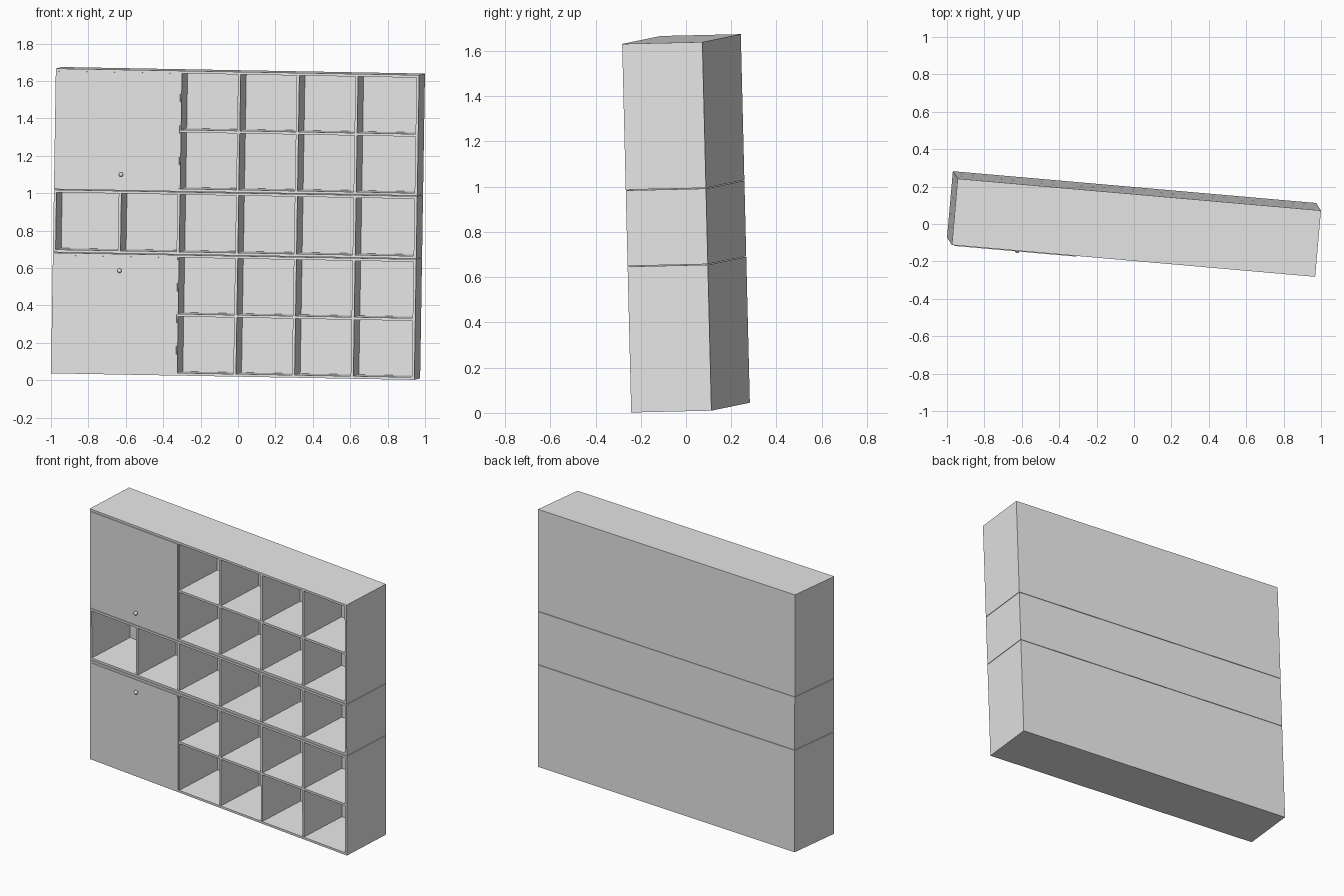
import bpy
import bmesh
from mathutils import Matrix, Vector

cube = bpy.data.objects.get("Cube")
if cube:
    bpy.data.objects.remove(cube, do_unlink=True)

# Single matt grey
grey = bpy.data.materials.new("plain_grey")
grey.use_nodes = True
grey.diffuse_color = (0.8, 0.8, 0.8, 1)
grey.node_tree.nodes["Principled BSDF"].inputs["Base Color"].default_value = (0.8, 0.8, 0.8, 1)

# Overall size, board thickness and the slight lean of the whole cabinet
W, D, H = 1.95, 0.356, 1.63
T = 0.014
across = Vector((1.943, -0.17, -0.035)).normalized()
back = Vector((0.0256, -0.04, 1.63)).cross(across).normalized()
up = across.cross(back)
lean = Matrix((across, back, up)).transposed().to_4x4()
place = (Matrix.Translation((0, 0, 0.838)) @ lean
         @ Matrix.Translation((-W / 2, -D / 2, -H / 2)))


def finish(name, bm):
    mesh = bpy.data.meshes.new(name)
    bm.to_mesh(mesh)
    bm.free()
    mesh.materials.append(grey)
    obj = bpy.data.objects.new(name, mesh)
    bpy.context.collection.objects.link(obj)
    obj.matrix_world = place
    return obj


def board(name, x0, x1, y0, y1, z0, z1):
    bm = bmesh.new()
    size = Matrix.Diagonal((x1 - x0, y1 - y0, z1 - z0, 1))
    middle = Matrix.Translation(((x0 + x1) / 2, (y0 + y1) / 2, (z0 + z1) / 2))
    bmesh.ops.create_cube(bm, size=1, matrix=middle @ size)
    return finish(name, bm)


def knob(name, x, z):
    bm = bmesh.new()
    bmesh.ops.create_uvsphere(bm, u_segments=16, v_segments=10, radius=0.012,
                              matrix=Matrix.Translation((x, -0.014, z)))
    for face in bm.faces:
        face.smooth = True
    finish(name, bm)


dividers = [0.348 + 0.315 * i for i in range(5)]
inner_back = D - 0.01


# One stacked case: shell, dividers, optional middle shelf and door
def case(name, z0, z1, knob_z=None):
    board(name + "_right_side", 0, T, 0, D, z0, z1)
    board(name + "_left_side", W - T, W, 0, D, z0, z1)
    board(name + "_bottom", T, W - T, 0, D, z0, z0 + T)
    board(name + "_top", T, W - T, 0, D, z1 - T, z1)
    board(name + "_back", T, W - T, inner_back, D, z0 + T, z1 - T)
    for i, x in enumerate(dividers):
        board(f"{name}_divider_{i + 1}", x, x + T, 0.004, inner_back, z0 + T, z1 - T)
    if knob_z:
        mid = (z0 + z1) / 2
        edges = dividers[1:] + [W - T]
        for i in range(4):
            board(f"{name}_shelf_{i + 1}", edges[i] + T * (i < 4), edges[i + 1],
                  0.004, inner_back, mid - T / 2, mid + T / 2)
        board(name + "_door", T, dividers[1] + T / 2, -0.004, 0.004,
              z0 + T, z1 - T)
        knob(name + "_door_knob", 0.36, knob_z)


SEAM = 0.003
case("lower_case", 0, 0.648 - SEAM, 0.555)
case("middle_case", 0.648, 0.985 - SEAM)
case("upper_case", 0.985, H, 1.07)
